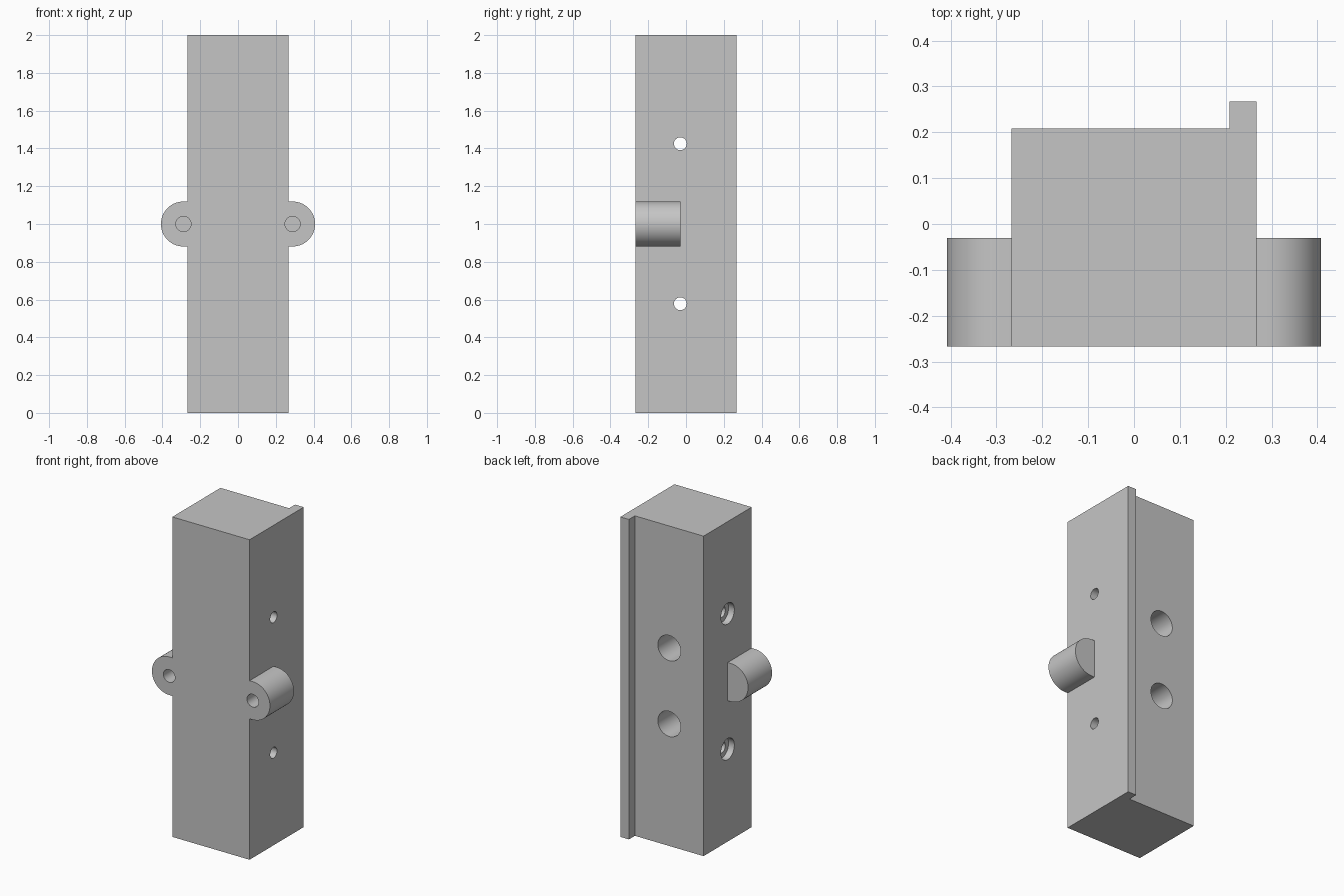
import bpy, bmesh
from math import pi, sin, cos, radians
from mathutils import Matrix, Vector

if "Cube" in bpy.data.objects:
    bpy.data.objects.remove(bpy.data.objects["Cube"], do_unlink=True)

grey = bpy.data.materials.new("plain grey")
grey.use_nodes = True
GREY = (0.56, 0.56, 0.56, 1)
grey.diffuse_color = GREY
grey.node_tree.nodes["Principled BSDF"].inputs["Base Color"].default_value = GREY

HALF = 0.267      # half width of the block
STEP = 0.208      # back face, and inner side of the back lip
MID = 1.0         # height of the lugs
HOLE_Y = -0.03    # depth of the cross holes and the lug backs


def prism(name, points, sweep):
    """Close a flat outline and sweep it along a vector."""
    bm = bmesh.new()
    face = bm.faces.new([bm.verts.new(p) for p in points])
    new = bmesh.ops.extrude_face_region(bm, geom=[face])["geom"]
    verts = [v for v in new if isinstance(v, bmesh.types.BMVert)]
    bmesh.ops.translate(bm, vec=sweep, verts=verts)
    bmesh.ops.recalc_face_normals(bm, faces=bm.faces)
    mesh = bpy.data.meshes.new(name)
    bm.to_mesh(mesh)
    bm.free()
    mesh.materials.append(grey)
    ob = bpy.data.objects.new(name, mesh)
    bpy.context.collection.objects.link(ob)
    return ob


def drill(name, start, end, radius, sides=48):
    """Round cutter between two points."""
    start, end = Vector(start), Vector(end)
    turn = (end - start).to_track_quat("Z", "Y")
    ring = [start + turn @ Vector((radius * cos(2 * pi * i / sides),
                                   radius * sin(2 * pi * i / sides), 0))
            for i in range(sides)]
    return prism(name, ring, end - start)


def combine(target, tool, operation):
    mod = target.modifiers.new(tool.name, "BOOLEAN")
    mod.operation = operation
    mod.solver = "EXACT"
    mod.object = tool
    tool.hide_render = True
    bpy.context.view_layer.objects.active = target
    bpy.ops.object.modifier_apply(modifier=mod.name)
    bpy.data.objects.remove(tool, do_unlink=True)


# Tall block with a thin lip along one back edge
outline = [(-HALF, -HALF), (HALF, -HALF), (HALF, HALF),
           (STEP, HALF), (STEP, STEP), (-HALF, STEP)]
block = prism("block", [(x, y, 0) for x, y in outline], (0, 0, 2))

# Rounded side lugs, joined to the block as one rounded bar
LUG_X, LUG_R, ARC = 0.289, 0.119, 32
bar = []
for side in (1, -1):
    for i in range(ARC + 1):
        a = -pi / 2 + pi * i / ARC
        bar.append((side * (LUG_X + LUG_R * cos(a)), -HALF,
                    MID + side * LUG_R * sin(a)))
combine(block, prism("lugs", bar, (0, HOLE_Y + HALF, 0)), "UNION")

# Blind holes in the front of the lugs
for x in (-LUG_X, LUG_X):
    combine(block, drill("lug_hole", (x, -0.4, MID), (x, -0.1, MID), 0.04), "DIFFERENCE")

# Cross holes with a wider recess on the right side
for z in (MID - 0.422, MID + 0.425):
    combine(block, drill("cross_hole", (-0.5, HOLE_Y, z), (0.5, HOLE_Y, z), 0.034), "DIFFERENCE")
    combine(block, drill("recess", (-0.5, HOLE_Y, z), (-HALF + 0.04, HOLE_Y, z), 0.066), "DIFFERENCE")

# Large blind holes in the back
for z in (MID - 0.237, MID + 0.237):
    combine(block, drill("back_hole", (-0.03, 0.4, z), (-0.03, -0.1, z), 0.079), "DIFFERENCE")

# Smooth round walls, keep the edges crisp
bpy.ops.object.select_all(action="DESELECT")
block.select_set(True)
bpy.context.view_layer.objects.active = block
bpy.ops.object.shade_smooth_by_angle(angle=radians(30))
